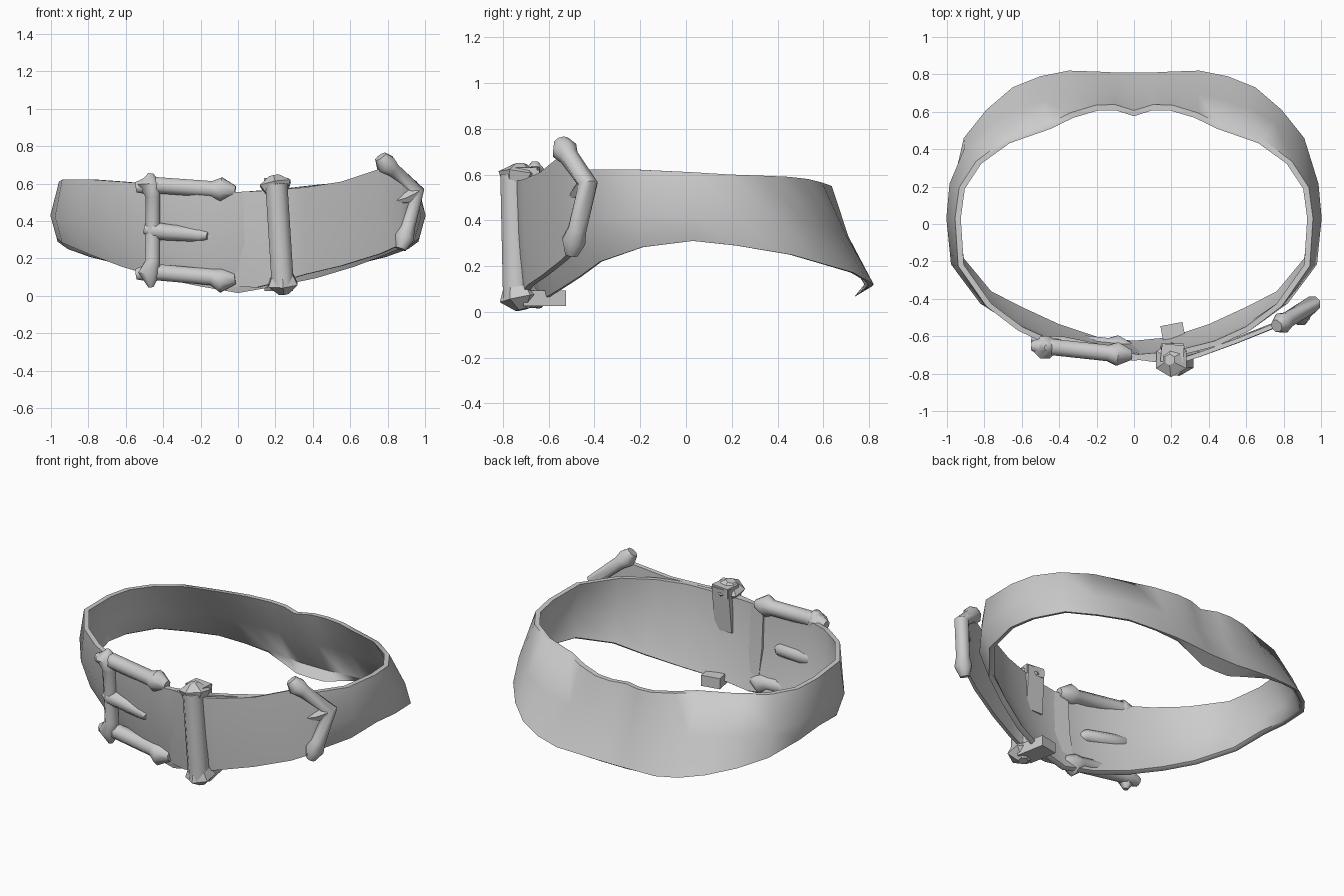
import bpy, bmesh, math
from mathutils import Vector

if "Cube" in bpy.data.objects:
    bpy.data.objects.remove(bpy.data.objects["Cube"])

grey = bpy.data.materials.new("plain grey")
grey.diffuse_color = (0.6, 0.6, 0.6, 1)
grey.use_nodes = True
grey.node_tree.nodes["Principled BSDF"].inputs["Base Color"].default_value = grey.diffuse_color


def finish(name, bm, angle=50):
    bmesh.ops.recalc_face_normals(bm, faces=bm.faces)
    me = bpy.data.meshes.new(name)
    bm.to_mesh(me)
    bm.free()
    me.materials.append(grey)
    ob = bpy.data.objects.new(name, me)
    bpy.context.collection.objects.link(ob)
    bpy.ops.object.select_all(action='DESELECT')
    ob.select_set(True)
    bpy.context.view_layer.objects.active = ob
    bpy.ops.object.shade_smooth_by_angle(angle=math.radians(angle))
    return ob


def loft(name, rings, closed, angle=50):
    """Bridge equal point rings; cap the ends unless the loft is closed."""
    bm = bmesh.new()
    vs = [[bm.verts.new(p) for p in r] for r in rings]
    n, m = len(vs), len(vs[0])
    for i in range(n if closed else n - 1):
        a, b = vs[i], vs[(i + 1) % n]
        for j in range(m):
            k = (j + 1) % m
            bm.faces.new((a[j], a[k], b[k], b[j]))
    if not closed:
        bm.faces.new(vs[0])
        bm.faces.new(vs[-1])
    return finish(name, bm, angle)


def rod(name, path, sides=8, angle=50):
    """Round bar through (x, y, z, radius) points."""
    pts = [Vector(p[:3]) for p in path]
    rings = []
    for i, p in enumerate(pts):
        d = (pts[min(i + 1, len(pts) - 1)] - pts[max(i - 1, 0)]).normalized()
        u = d.cross(Vector((0, 1, 0))).normalized()
        v = d.cross(u)
        rings.append([p + path[i][3] * (math.cos(t) * u + math.sin(t) * v)
                      for t in (2 * math.pi * (k + .5) / sides for k in range(sides))])
    return loft(name, rings, False, angle)


# Belt band: half outline from front to back, (top xyz), (bottom xyz)
# The front leans in at the bottom, the back flares out at the bottom
half = [
    ((0, -.73, .555), (0, -.655, .015)),
    ((.22, -.71, .57), (.2, -.635, .05)),
    ((.45, -.65, .595), (.42, -.56, .095)),
    ((.62, -.57, .61), (.62, -.465, .155)),
    ((.79, -.44, .622), (.79, -.375, .22)),
    ((.94, -.225, .622), (.94, -.19, .283)),
    ((.957, .03, .61), (.97, .03, .31)),
    ((.935, .195, .60), (.965, .22, .29)),
    ((.845, .335, .595), (.91, .46, .25)),
    ((.69, .45, .59), (.79, .61, .207)),
    ((.57, .495, .585), (.65, .73, .172)),
    ((.46, .535, .58), (.50, .79, .138)),
    ((.34, .595, .565), (.35, .82, .12)),
    ((.2, .637, .55), (.2, .815, .115)),
    ((.1, .638, .545), (.1, .81, .11)),
    ((0, .607, .54), (0, .81, .11)),
]


def section(t, b):
    t, b = Vector(t), Vector(b)
    m = (t + b) / 2
    out = Vector((m.x, m.y, 0)).normalized()
    bulge = .04 * out.x ** 2 + (.025 if out.y < 0 else -.022) * out.y ** 2
    m += out * bulge
    m.z -= .03 * out.x ** 2
    inn = out * -.031
    # rolled lip under the middle of the rear edge
    w = max(0, min(1, 1.3 - abs(b.x) / .3)) if b.y > 0 else 0
    lip = b + inn * .5 + w * Vector((0, -.06, -.045))
    return [t, m, b, lip, b + inn + Vector((0, 0, .01)), m + inn, t + inn]


mirror = lambda p: (-p[0], p[1], p[2])
loop = half + [(mirror(t), mirror(b)) for t, b in reversed(half[1:-1])]
loft("belt_band", [section(t, b) for t, b in loop], True, 60)

# Loose strap end lying over the front: x, y, bottom z, top z, inward lean
strap = [(-.08, -.70, .05, .552, .06), (.1, -.725, .045, .56, .05), (.24, -.735, .08, .57, .03),
         (.36, -.695, .115, .58, .012), (.55, -.625, .16, .61, .008), (.76, -.54, .225, .68, .005),
         (.87, -.485, .275, .64, .003), (.95, -.435, .50, .575, 0)]
loft("strap_end", [[(x, y - .012, t), (x, y - .017 + s / 3, (t + b) / 2), (x, y - .012 + s, b),
                    (x + .008, y + .016 + s, b), (x + .008, y + .011 + s / 3, (t + b) / 2),
                    (x + .008, y + .016, t)] for x, y, b, t, s in strap], False, 40)

# Angled metal tip with flared ends and an inner spike
rod("strap_tip", [(.762, -.545, .745, .035), (.79, -.53, .705, .058), (.825, -.51, .675, .043),
                  (.955, -.428, .56, .045), (.905, -.475, .36, .043),
                  (.89, -.49, .31, .055), (.87, -.50, .25, .03)])
rod("tip_spike", [(.95, -.435, .55, .045), (.89, -.475, .52, .03), (.82, -.512, .50, .004)], 6)

# Open buckle frame: post with pointed knobs, two arms, tongue
rod("buckle_post", [(-.465, -.66, .655, .015), (-.475, -.66, .60, .065), (-.455, -.66, .53, .042),
                    (-.455, -.635, .19, .042), (-.475, -.63, .12, .062), (-.465, -.63, .045, .015)])
for label, zl, zr, s, dy in (("upper", .59, .56, 1, 0), ("lower", .125, .09, -1, .037)):
    rod(label + "_buckle_arm", [(-.545, -.65 + dy, zl - .01, .03), (-.48, -.655 + dy, zl, .052),
                                (-.42, -.66 + dy, zl, .047), (-.14, -.69 + dy, zr + .01, .047),
                                (-.09, -.695 + dy, zr + .01 * s, .068), (-.015, -.70 + dy, zr, .03)])
rod("buckle_tongue", [(-.50, -.64, .36, .03), (-.45, -.645, .35, .05),
                      (-.38, -.645, .34, .047), (-.2, -.675, .325, .04), (-.16, -.70, .32, .02)])

# Keeper: front bar, pointed caps
rod("keeper_bar", [(.205, -.752, .60, .064), (.24, -.74, .05, .064)])
rod("keeper_top_cap", [(.19, -.725, .645, .03), (.20, -.725, .60, .095), (.207, -.74, .55, .066)], 6, 30)
rod("keeper_bottom_cap", [(.238, -.735, .11, .066), (.24, -.725, .06, .09), (.245, -.715, .01, .03)], 6, 30)


def bar(name, a, b, hw, hh, up):
    """Flat bar from a to b."""
    a, b, up = Vector(a), Vector(b), Vector(up)
    side = (b - a).cross(up).normalized() * hw
    up = up * hh
    return loft(name, [[p + side + up, p - side + up, p - side - up, p + side - up]
                       for p in (a, b)], False, 30)


# Keeper returns on the inside of the belt
bar("keeper_top_hook", (.20, -.74, .60), (.21, -.645, .60), .06, .03, (0, 0, 1))
bar("keeper_inner_tab", (.205, -.655, .62), (.20, -.68, .34), .06, .015, (0, 1, 0))
bar("keeper_bottom_hook", (.235, -.72, .06), (.20, -.535, .06), .06, .034, (0, 0, 1))
